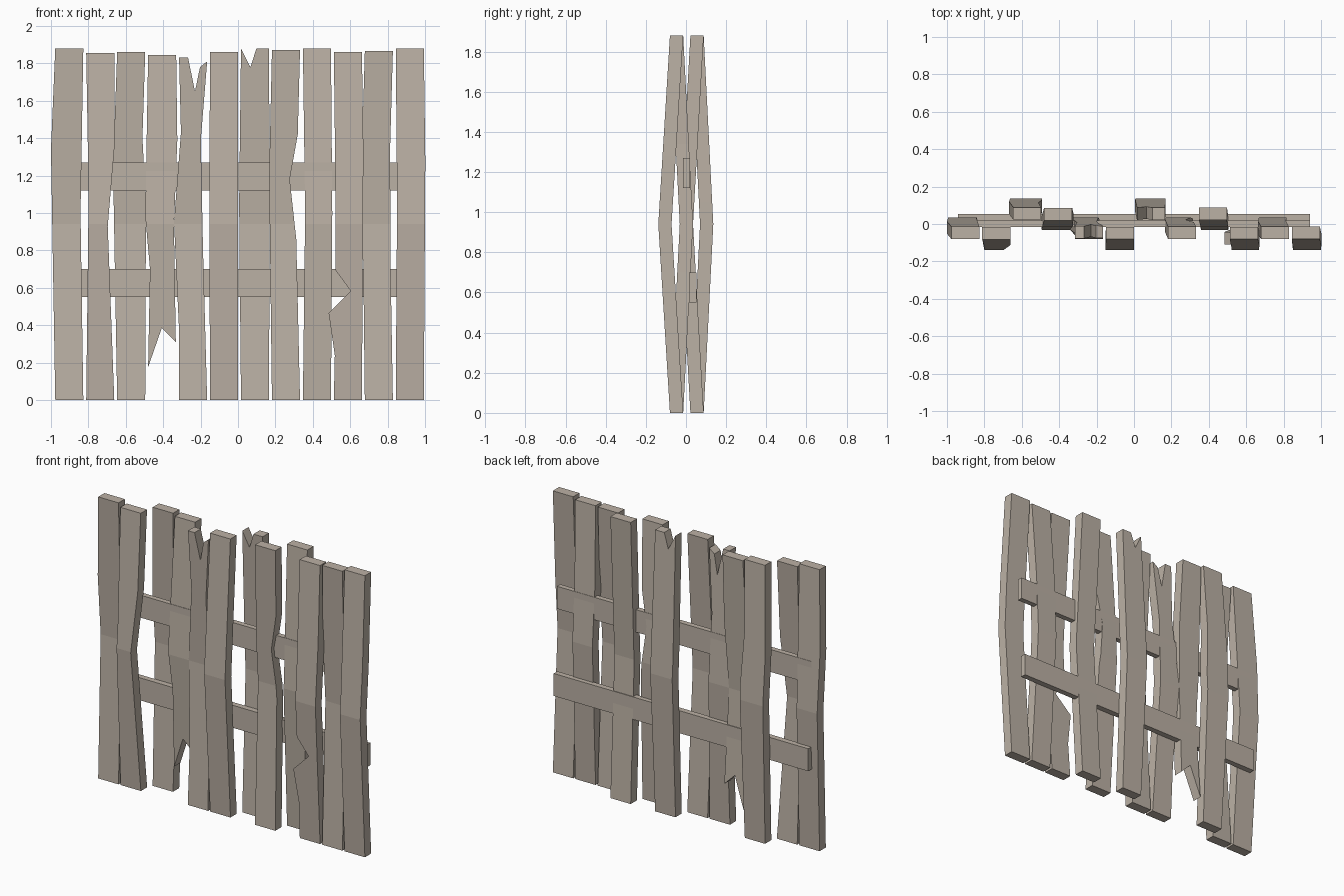
import bpy, bmesh

if "Cube" in bpy.data.objects:
    bpy.data.objects.remove(bpy.data.objects["Cube"])

MID, WIDTH, THICK = 0.94, 0.15, 0.066
FRONT, BACK = -0.047, 0.055          # plank centre at its ends
OUT_F, INNER, OUT_B = -0.105, 0.002, 0.103   # plank centre at mid height

# weathered wood
wood = bpy.data.materials.new("weathered_wood")
wood.diffuse_color = (0.50, 0.44, 0.375, 1)
wood.use_nodes = True
wood.node_tree.nodes["Principled BSDF"].inputs["Base Color"].default_value = wood.diffuse_color


def finish(name, bm):
    bmesh.ops.recalc_face_normals(bm, faces=bm.faces[:])
    mesh = bpy.data.meshes.new(name)
    bm.to_mesh(mesh)
    bm.free()
    mesh.materials.append(wood)
    obj = bpy.data.objects.new(name, mesh)
    bpy.context.collection.objects.link(obj)
    return obj


def plank(i, height, end_y, mid_y, left=(), right=(), top=None, bottom=None):
    """Warped board: left/right are (offset, z) kinks from bottom to top;
    top/bottom are (offset from left edge, z) broken ends, left to right."""
    x0 = -0.977 + 0.1655 * (i - 1)
    x1 = x0 + WIDTH
    bottom = bottom or [(0, 0), (WIDTH, 0)]
    top = top or [(0, height), (WIDTH, height)]
    outline = [(x0 + dx, z) for dx, z in bottom]
    outline += [(x1 + dx, z) for dx, z in right]
    outline += [(x0 + dx, z) for dx, z in reversed(top)]
    outline += [(x0 + dx, z) for dx, z in reversed(left)]
    bm = bmesh.new()
    face = bm.faces.new([bm.verts.new((x, -THICK / 2, z)) for x, z in outline])
    ext = bmesh.ops.extrude_face_region(bm, geom=[face])
    for v in ext["geom"]:
        if isinstance(v, bmesh.types.BMVert):
            v.co.y += THICK
    # crease across the middle, then bow the board
    bmesh.ops.bisect_plane(bm, geom=bm.verts[:] + bm.edges[:] + bm.faces[:],
                           plane_co=(0, 0, MID), plane_no=(0, 0, 1))
    for v in bm.verts:
        t = 1 - abs(v.co.z - MID) / MID
        v.co.y += end_y + (mid_y - end_y) * t
    finish(f"plank_{i:02d}", bm)


def rail(name, y0, y1, z0, z1):
    bm = bmesh.new()
    bmesh.ops.create_cube(bm, size=1)
    for v in bm.verts:
        v.co = (v.co.x * 1.88, (y0 + y1) / 2 + v.co.y * (y1 - y0),
                (z0 + z1) / 2 + v.co.z * (z1 - z0))
    finish(name, bm)


# upright planks, left to right
plank(1, 1.88, FRONT, INNER, [(-0.023, 1.34)], [(-0.015, 1.0)])
plank(2, 1.855, FRONT, OUT_F, [(0.013, 1.1)], [(-0.035, 0.93), (0, 1.34)])
plank(3, 1.86, BACK, OUT_B, [(-0.022, 1.25)], [(0.004, 1.05), (-0.015, 1.4)])
plank(4, 1.845, BACK, INNER, [(0.01, 0.7), (-0.015, 0.98)],
      [(-0.012, 0.93), (0.006, 1.39)],
      bottom=[(0, 0.176), (0.073, 0.385), (0.148, 0.31)])
plank(5, 1.83, FRONT, INNER, [(0, 0.37), (-0.027, 0.95), (0.01, 1.43)],
      [(-0.022, 0.8), (-0.034, 1.39)],
      top=[(0, 1.83), (0.048, 1.83), (0.085, 1.65), (0.112, 1.78), (0.15, 1.81)])
plank(6, 1.86, FRONT, OUT_F, [(-0.004, 1.05)])
plank(7, 1.88, BACK, OUT_B, [(-0.01, 1.05)], [(0.003, 1.05)],
      top=[(0, 1.88), (0.05, 1.78), (0.083, 1.88), (0.15, 1.88)])
plank(8, 1.87, FRONT, INNER, [(-0.015, 1.2)],
      [(-0.02, 0.86), (-0.055, 1.18), (-0.012, 1.42)])
plank(9, 1.88, BACK, INNER, [(0.012, 1.0)], [(0.007, 1.0)])
plank(10, 1.86, FRONT, OUT_F,
      [(0.005, 0.24), (-0.028, 0.465), (0.09, 0.583), (0.008, 0.695), (0.008, 1.18)],
      [(0.008, 1.34)])
plank(11, 1.865, FRONT, INNER, [(-0.015, 1.34)], [(-0.012, 0.7), (-0.015, 1.34)])
plank(12, 1.88, FRONT, OUT_F, [(0.007, 1.07)], [(0.008, 1.28)])

# horizontal rails
rail("upper_rail", -0.015, 0.02, 1.12, 1.27)
rail("lower_rail", 0.015, 0.053, 0.55, 0.70)
